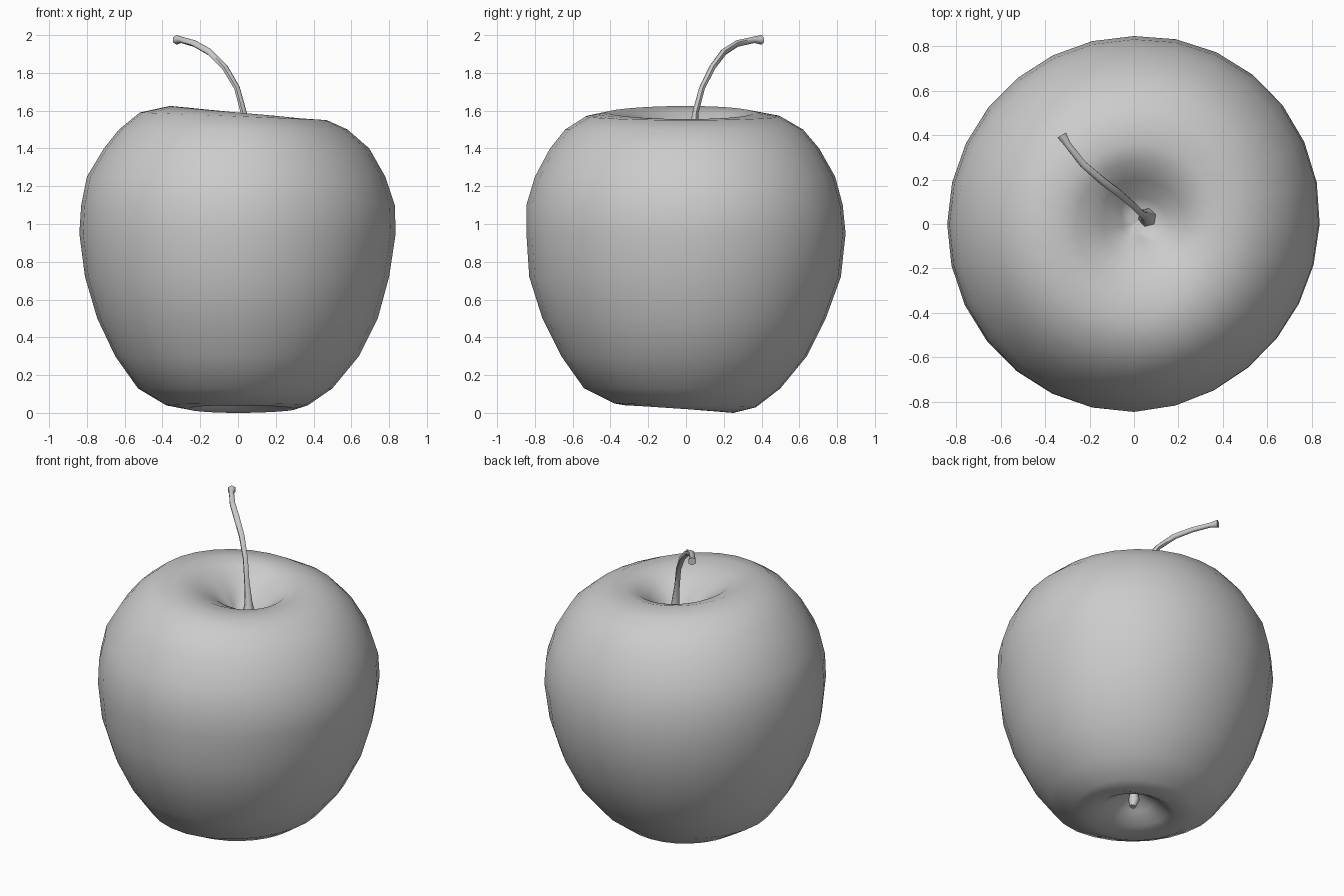
import bpy
import bmesh
from math import cos, sin, pi, radians
from mathutils import Vector

cube = bpy.data.objects.get("Cube")
if cube:
    bpy.data.objects.remove(cube, do_unlink=True)

grey = bpy.data.materials.new("soft grey")
grey.use_nodes = True
colour = (0.6, 0.6, 0.6, 1)
grey.diffuse_color = colour
grey.node_tree.nodes["Principled BSDF"].inputs["Base Color"].default_value = colour


def loft(name, rings, sharp=60):
    """Join a stack of closed rings into a smooth capped skin."""
    bm = bmesh.new()
    loops = [[bm.verts.new(p) for p in ring] for ring in rings]
    n = len(loops[0])
    for low, high in zip(loops, loops[1:]):
        for i in range(n):
            j = (i + 1) % n
            bm.faces.new((low[i], low[j], high[j], high[i]))
    bm.faces.new(list(reversed(loops[0])))
    bm.faces.new(loops[-1])
    bmesh.ops.recalc_face_normals(bm, faces=bm.faces)
    mesh = bpy.data.meshes.new(name)
    bm.to_mesh(mesh)
    bm.free()
    mesh.materials.append(grey)
    obj = bpy.data.objects.new(name, mesh)
    bpy.context.collection.objects.link(obj)
    bpy.ops.object.select_all(action="DESELECT")
    obj.select_set(True)
    bpy.context.view_layer.objects.active = obj
    bpy.ops.object.shade_smooth_by_angle(angle=radians(sharp))
    return obj


def body_ring(row, sides=28):
    """Uneven ring: height, tilt in x and y, reach to +x, +y, -x, -y."""
    z, tilt_x, tilt_y, east, north, west, south = row
    ring = []
    for i in range(sides):
        a = 2 * pi * i / sides
        c, s = cos(a), sin(a)
        r = (east if c > 0 else west) * c * c + (north if s > 0 else south) * s * s
        # slight flattening on one diagonal, fuller on the other
        r *= 1 + 0.02 * sin(2 * a) * (1 if c > 0 else 0.2)
        ring.append(Vector((r * c, r * s, z + tilt_x * c + tilt_y * s)))
    return ring


def tube(name, path, sides=6):
    """Round tube along (x, y, z, radius) points."""
    points = [Vector(p[:3]) for p in path]
    rings = []
    for k, p in enumerate(points):
        along = points[min(k + 1, len(points) - 1)] - points[max(k - 1, 0)]
        u = along.cross(Vector((1, 1, 0))).normalized()
        v = along.cross(u).normalized()
        r = path[k][3]
        rings.append([p + r * (u * cos(2 * pi * i / sides) + v * sin(2 * pi * i / sides))
                      for i in range(sides)])
    return loft(name, rings)


# Fruit body, from the lower hollow around the outside into the upper hollow
profile = [
    (0.16, 0, 0, .04, .04, .04, .04),
    (0.10, 0, 0, .12, .12, .12, .12),
    (0.04, 0, -.01, .21, .2, .2, .21),
    (0.02, 0, -.02, .3, .25, .26, .32),
    (0.04, 0, -.01, .37, .37, .38, .38),
    (0.13, 0, 0, .5, .5, .53, .54),
    (0.30, 0, 0, .64, .64, .65, .66),
    (0.50, 0, 0, .74, .74, .745, .76),
    (0.72, 0, 0, .80, .82, .81, .83),
    (0.95, 0, 0, .835, .845, .84, .845),
    (1.10, 0, 0, .83, .83, .83, .845),
    (1.25, 0, 0, .78, .79, .80, .80),
    (1.40, 0, 0, .695, .705, .71, .72),
    (1.50, 0, 0, .58, .62, .63, .64),
    (1.57, -.02, 0, .47, .5, .52, .53),
    (1.59, -.035, 0, .36, .36, .36, .42),
    (1.565, -.03, 0, .29, .28, .26, .28),
    (1.50, -.01, 0, .23, .2, .14, .14),
    (1.42, 0, 0, .15, .12, .05, .05),
    (1.39, 0, 0, .09, .07, .01, .01),
]
loft("fruit_body", [body_ring(row) for row in profile], 80)

# Bent stem, flared at its root and its tip
tube("stem", [
    (.06, .03, 1.38, .045), (.05, .04, 1.46, .025), (.03, .05, 1.59, .017),
    (-.005, .085, 1.72, .016), (-.07, .14, 1.83, .018), (-.15, .2, 1.91, .019),
    (-.23, .27, 1.955, .018), (-.3, .36, 1.975, .017), (-.325, .4, 1.975, .026),
])

# Dried flower remnant in the lower hollow
tube("flower_remnant", [(0, 0, .18, .02), (0, 0, .11, .035), (.01, 0, .06, .02)])
